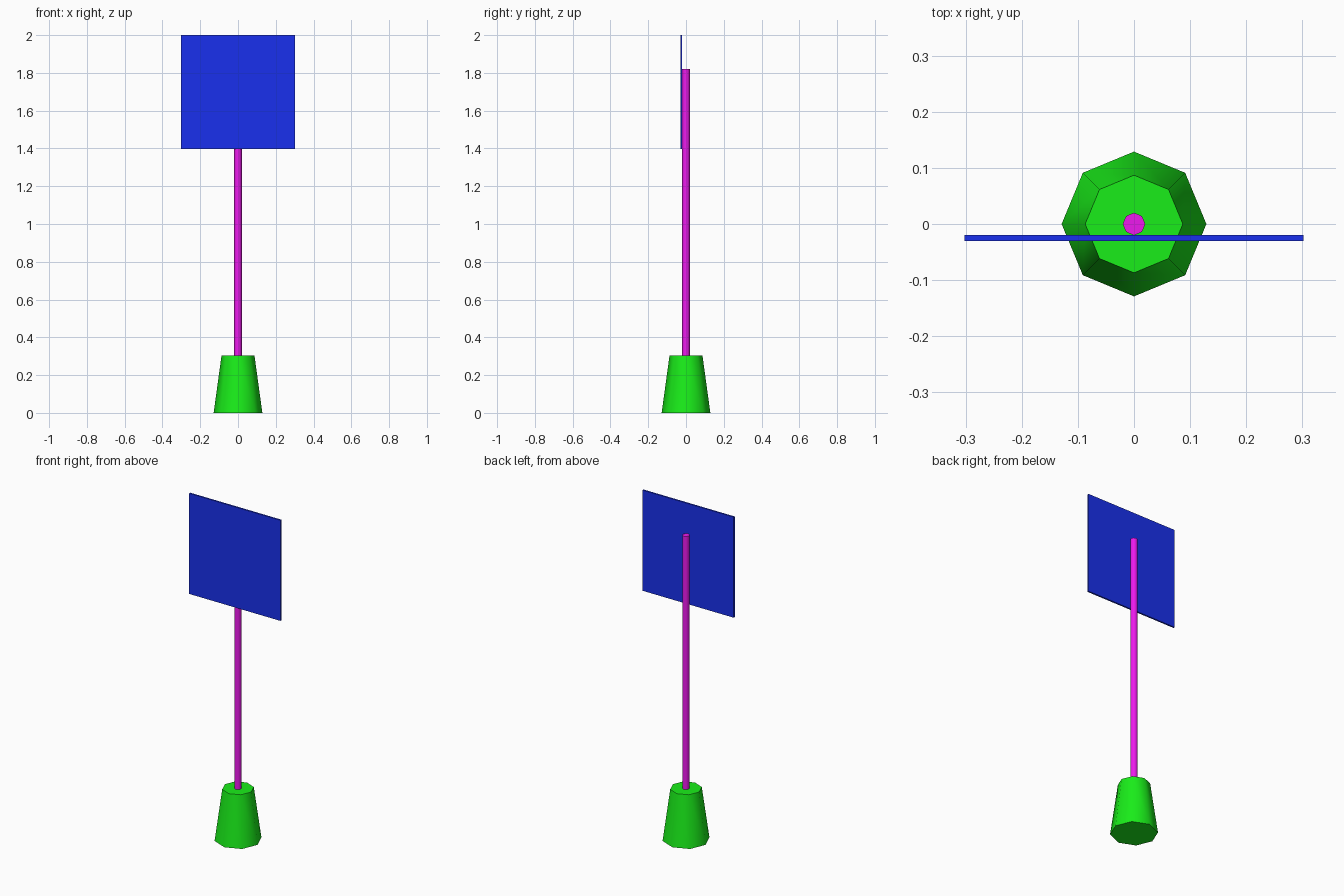
import bpy, math

if "Cube" in bpy.data.objects:
    bpy.data.objects.remove(bpy.data.objects["Cube"])


def paint(obj, name, rgb):
    mat = bpy.data.materials.new(name)
    mat.diffuse_color = (*rgb, 1)
    mat.use_nodes = True
    mat.node_tree.nodes["Principled BSDF"].inputs["Base Color"].default_value = mat.diffuse_color
    obj.data.materials.append(mat)


def octagon_post(name, r_bottom, r_top, z0, z1):
    """Eight-sided tapered post with a corner on each axis."""
    bpy.ops.mesh.primitive_cone_add(vertices=8, radius1=r_bottom, radius2=r_top,
                                    depth=z1 - z0, location=(0, 0, (z0 + z1) / 2))
    obj = bpy.context.object
    obj.name = name
    # smooth around the sides, crisp at the rims
    bpy.ops.object.shade_smooth_by_angle(angle=math.radians(50))
    return obj


# Tapered foot
base = octagon_post("base", 0.129, 0.087, 0, 0.305)
paint(base, "green", (0.01, 0.85, 0.01))

# Slim pole standing on the foot
pole = octagon_post("pole", 0.02, 0.02, 0.3, 1.82)
paint(pole, "magenta", (0.85, 0.01, 0.85))

# Thin square panel fixed to the front of the pole
bpy.ops.mesh.primitive_cube_add(size=1, location=(0, -0.025, 1.699))
panel = bpy.context.object
panel.name = "sign_panel"
panel.scale = (0.604, 0.01, 0.602)
bpy.ops.object.transform_apply(location=False, rotation=False, scale=True)
paint(panel, "blue", (0.01, 0.03, 0.85))
